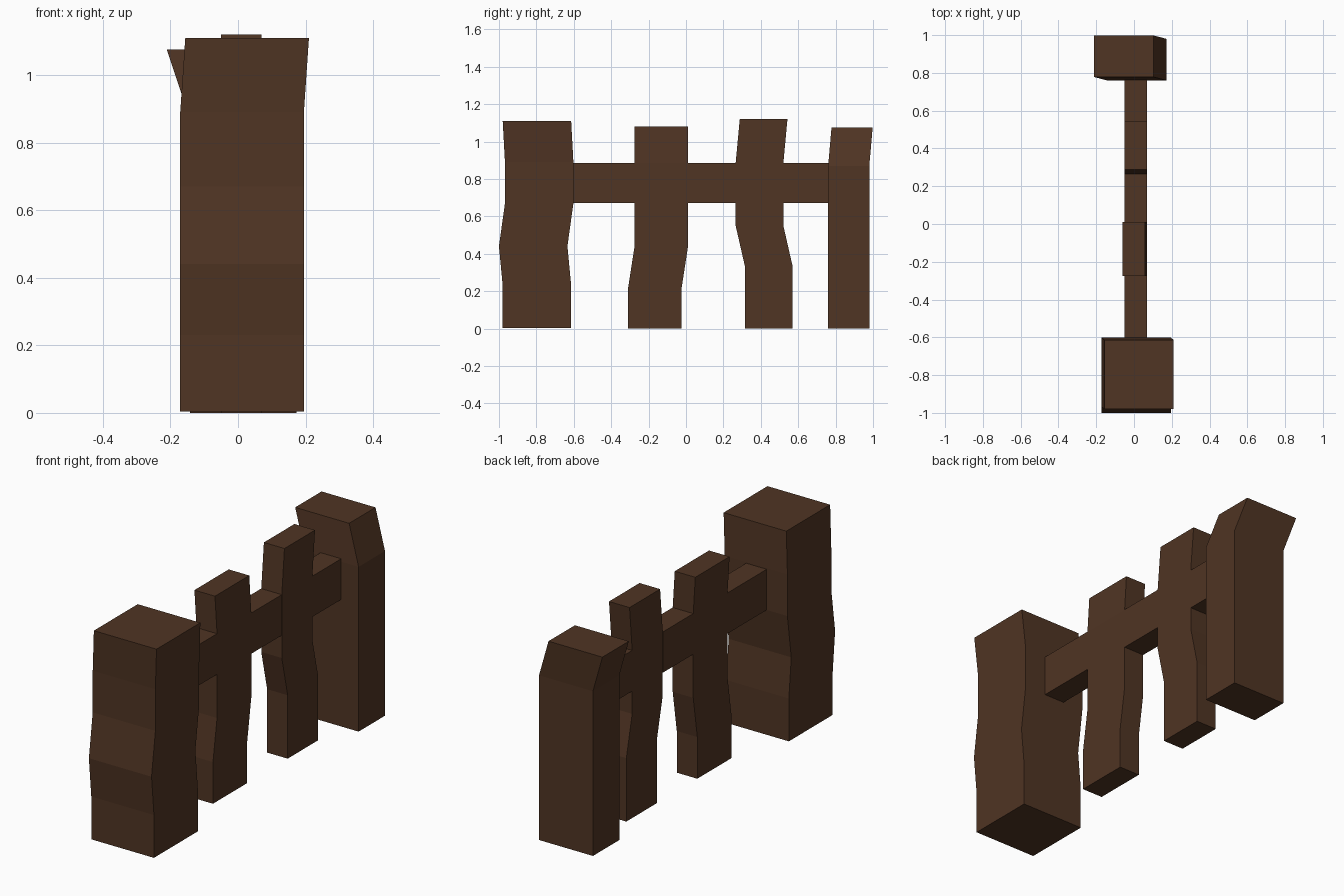
import bpy
import bmesh

cube = bpy.data.objects.get("Cube")
if cube:
    bpy.data.objects.remove(cube, do_unlink=True)

wood = bpy.data.materials.new("dark brown wood")
wood.use_nodes = True
color = (0.08, 0.035, 0.017, 1)
wood.diffuse_color = color
wood.node_tree.nodes["Principled BSDF"].inputs["Base Color"].default_value = color


def make_post(name, width, depth, rings):
    """Crooked square post; each ring is (height, centre x, centre y)."""
    bm = bmesh.new()
    loops = []
    for z, x, y in rings:
        corners = ((-1, -1), (1, -1), (1, 1), (-1, 1))
        loops.append([bm.verts.new((x + sx * width / 2, y + sy * depth / 2, z))
                      for sx, sy in corners])
    for low, high in zip(loops, loops[1:]):
        for i in range(4):
            j = (i + 1) % 4
            bm.faces.new((low[i], low[j], high[j], high[i]))
    bm.faces.new(loops[0][::-1])
    bm.faces.new(loops[-1])
    mesh = bpy.data.meshes.new(name)
    bm.to_mesh(mesh)
    bm.free()
    mesh.materials.append(wood)
    obj = bpy.data.objects.new(name, mesh)
    bpy.context.collection.objects.link(obj)
    return obj


# Thick end posts
make_post("front_post", 0.366, 0.366, [
    (0.004, 0.012, -0.797), (0.23, 0.012, -0.797), (0.44, 0.012, -0.817),
    (0.67, 0.012, -0.785), (0.89, 0.012, -0.785), (1.11, 0.027, -0.797)])
make_post("back_post", 0.315, 0.22, [
    (0, 0.015, 0.87), (0.87, 0.015, 0.87), (1.075, -0.053, 0.888)])

# Thin pickets
make_post("front_picket", 0.12, 0.286, [
    (0, 0.01, -0.166), (0.22, 0.01, -0.166), (0.44, 0.01, -0.132),
    (0.885, 0.01, -0.132), (1.08, -0.002, -0.132)])
make_post("back_picket", 0.12, 0.255, [
    (0, 0.01, 0.442), (0.335, 0.01, 0.442), (0.55, 0.01, 0.393),
    (0.885, 0.01, 0.393), (1.12, 0.01, 0.415)])

# Rail pieces spanning the gaps
for name, y0, y1 in (("front_rail", -0.605, -0.275),
                     ("middle_rail", 0.011, 0.265),
                     ("back_rail", 0.52, 0.762)):
    mid = (y0 + y1) / 2
    make_post(name, 0.12, y1 - y0, [(0.67, 0.01, mid), (0.885, 0.01, mid)])
